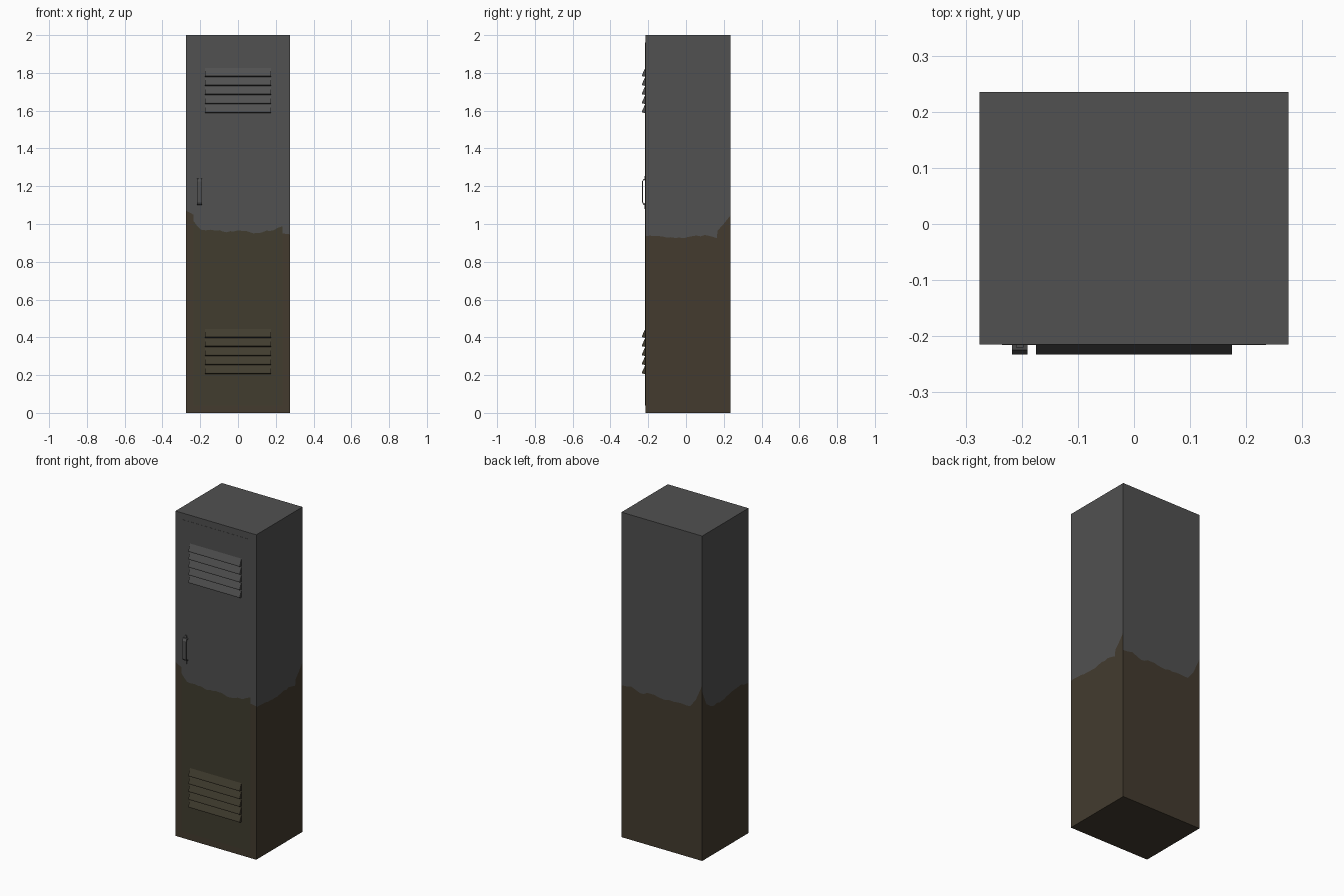
import bpy, bmesh, random

if "Cube" in bpy.data.objects:
    bpy.data.objects.remove(bpy.data.objects["Cube"])

random.seed(4)
W, F, B, H = 0.275, -0.215, 0.235, 2.0   # half width, front, back, height


def mat(name, rgb):
    m = bpy.data.materials.new(name)
    m.diffuse_color = (*rgb, 1)
    m.use_nodes = True
    m.node_tree.nodes["Principled BSDF"].inputs["Base Color"].default_value = m.diffuse_color
    return m


GREY = mat("grey metal", (0.082, 0.082, 0.082))
MUD = mat("brown grime", (0.057, 0.044, 0.028))
OLIVE = mat("olive grime", (0.053, 0.046, 0.028))


def finish(name, bm, mats):
    bmesh.ops.remove_doubles(bm, verts=bm.verts, dist=1e-5)
    me = bpy.data.meshes.new(name)
    bm.to_mesh(me)
    bm.free()
    for m in mats:
        me.materials.append(m)
    ob = bpy.data.objects.new(name, me)
    bpy.context.collection.objects.link(ob)
    return ob


def face(bm, pts, mi):
    bm.faces.new([bm.verts.new(p) for p in pts]).material_index = mi


def wall(bm, a, b, z0, z1, line):
    """Vertical wall from a to b, grime below the ragged line of (fraction, height)."""
    pts = [line[0]]
    for (u0, h0), (u1, h1) in zip(line, line[1:]):
        n = max(1, round((u1 - u0) / 0.05))
        for i in range(1, n + 1):
            t = i / n
            j = random.uniform(-0.005, 0.005) if i < n else 0
            pts.append((u0 + (u1 - u0) * t, h0 + (h1 - h0) * t + j))

    def at(u, z):
        return (a[0] + (b[0] - a[0]) * u, a[1] + (b[1] - a[1]) * u, z)
    for (u0, h0), (u1, h1) in zip(pts, pts[1:]):
        face(bm, [at(u0, z0), at(u1, z0), at(u1, h1), at(u0, h0)], 1)
        face(bm, [at(u0, h0), at(u1, h1), at(u1, z1), at(u0, z1)], 0)


def box_shell(name, x, y0, y1, z0, z1, lines, mats):
    bm = bmesh.new()
    c = [(-x, y0), (x, y0), (x, y1), (-x, y1)]
    for i, line in enumerate(lines):
        wall(bm, c[i], c[(i + 1) % 4], z0, z1, line)
    face(bm, [(*p, z1) for p in c], 0)
    face(bm, [(*p, z0) for p in reversed(c)], 1)
    return finish(name, bm, mats)


# Cabinet body with grime line on each side
front = [(0, 1.07), (0.07, 1.05), (0.3, 0.96), (0.8, 0.96), (0.93, 0.95), (1, 0.945)]
right = [(0, 0.935), (0.3, 0.93), (0.45, 0.925), (0.7, 0.942), (0.84, 0.925),
         (0.85, 0.965), (0.92, 1.0), (1, 1.045)]
back = [(0, 0.935), (0.12, 0.945), (0.23, 0.92), (0.36, 0.935), (0.5, 0.925),
        (0.85, 0.93), (0.92, 0.98), (1, 1.08)]
left = [(0, 1.04), (0.09, 0.95), (0.22, 0.915), (0.43, 0.915), (0.67, 0.935),
        (0.8, 0.94), (1, 0.925)]
box_shell("cabinet_body", W, F, B, 0, H, [front, right, back, left], [GREY, MUD])

# Door, almost flush with the frame
door = [(0, 1.015), (0.04, 0.99), (0.085, 0.97), (0.29, 0.967), (0.37, 0.956),
        (0.5, 0.966), (0.63, 0.957), (0.71, 0.952), (0.82, 0.965), (0.9, 0.967), (1, 0.988)]
box_shell("door", 0.235, F - 0.001, F + 0.001, 0.04, 1.96,
          [door, [(0, 0.988), (1, 0.988)], [(0, 0.988), (1, 1.015)],
           [(0, 1.015), (1, 1.015)]], [GREY, OLIVE])


def prism(bm, profile, x0, x1):
    """Extrude a (y, z) profile along x."""
    f = bm.faces.new([bm.verts.new((x0, y, z)) for y, z in profile])
    r = bmesh.ops.extrude_face_region(bm, geom=[f])
    for v in r["geom"]:
        if isinstance(v, bmesh.types.BMVert):
            v.co.x = x1
    bmesh.ops.recalc_face_normals(bm, faces=bm.faces)


# Louvre vents, five slats each
for name, base, m in (("upper_vent", 1.587, GREY), ("lower_vent", 0.205, OLIVE)):
    bm = bmesh.new()
    for i in range(5):
        z = base + i * 0.048
        prism(bm, [(F, z), (F - 0.018, z + 0.004), (F - 0.018, z + 0.010), (F, z + 0.050)],
              -0.175, 0.175)
    finish(name, bm, [m])

# Bent strap handle
outer = [(F, 1.24), (F - 0.010, 1.238), (F - 0.018, 1.225),
         (F - 0.018, 1.115), (F - 0.010, 1.102), (F, 1.10)]
inner = [(F, 1.107), (F - 0.009, 1.108), (F - 0.0135, 1.118),
         (F - 0.0135, 1.222), (F - 0.009, 1.232), (F, 1.233)]
bm = bmesh.new()
prism(bm, outer + inner, -0.217, -0.190)
finish("handle", bm, [GREY])

# Handle mounting tabs
bm = bmesh.new()
for z0, z1 in ((1.08, 1.11), (1.23, 1.255)):
    prism(bm, [(F, z0), (F - 0.005, z0), (F - 0.005, z1), (F, z1)], -0.210, -0.197)
finish("handle_tabs", bm, [GREY])
